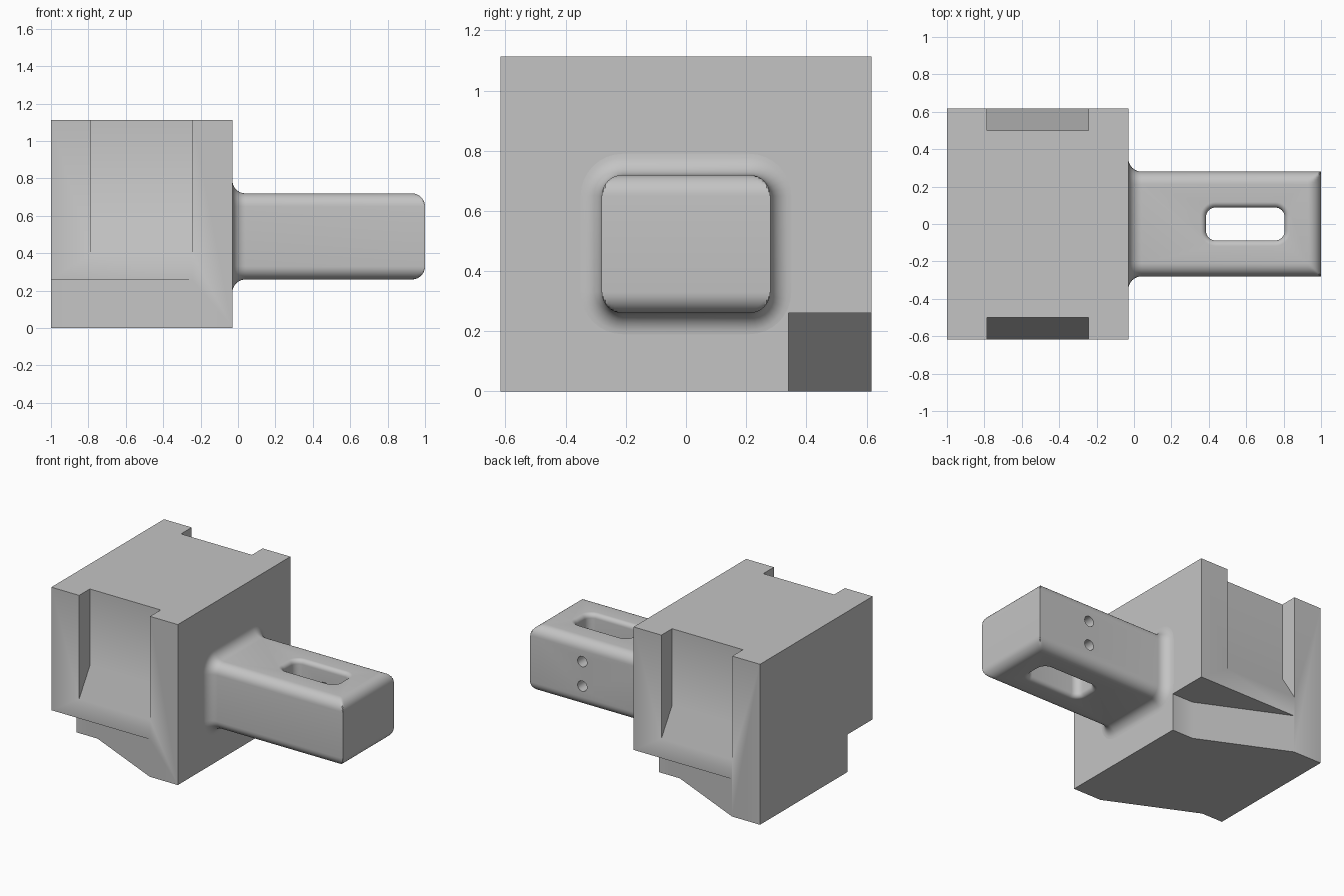
import bpy, bmesh
from math import sin, cos, pi, radians
from mathutils import Vector

cube = bpy.data.objects.get("Cube")
if cube:
    bpy.data.objects.remove(cube, do_unlink=True)

grey = bpy.data.materials.new("light_grey")
grey.use_nodes = True
colour = (0.55, 0.55, 0.55, 1)
grey.diffuse_color = colour
grey.node_tree.nodes["Principled BSDF"].inputs["Base Color"].default_value = colour


def loft(name, rings):
    """Closed solid skinned through equal-length rings of points."""
    bm = bmesh.new()
    loops = [[bm.verts.new(p) for p in ring] for ring in rings]
    n = len(loops[0])
    for a, b in zip(loops, loops[1:]):
        for i in range(n):
            j = (i + 1) % n
            bm.faces.new((a[i], a[j], b[j], b[i]))
    bm.faces.new(loops[0])
    bm.faces.new(loops[-1])
    bmesh.ops.recalc_face_normals(bm, faces=bm.faces)
    mesh = bpy.data.meshes.new(name)
    bm.to_mesh(mesh)
    bm.free()
    mesh.materials.append(grey)
    obj = bpy.data.objects.new(name, mesh)
    bpy.context.collection.objects.link(obj)
    return obj


def rounded_rect(half_u, half_v, r, steps=8):
    pts = []
    for k, (su, sv) in enumerate(((1, 1), (-1, 1), (-1, -1), (1, -1))):
        for i in range(steps + 1):
            a = (k + i / steps) * pi / 2
            pts.append((su * (half_u - r) + r * cos(a), sv * (half_v - r) + r * sin(a)))
    return pts


def cut(target, cutter):
    cutter.hide_render = True
    mod = target.modifiers.new("cut", "BOOLEAN")
    mod.operation = "DIFFERENCE"
    mod.solver = "EXACT"
    mod.object = cutter
    bpy.context.view_layer.objects.active = target
    bpy.ops.object.modifier_apply(modifier=mod.name)
    bpy.data.objects.remove(cutter, do_unlink=True)


def shade(obj, angle):
    bpy.ops.object.select_all(action="DESELECT")
    obj.select_set(True)
    bpy.context.view_layer.objects.active = obj
    bpy.ops.object.shade_smooth_by_angle(angle=radians(angle))


arc = [i / 8 * pi / 2 for i in range(9)]

# Main block
X0, X1, Y, TOP = -1.0, -0.03, 0.617, 1.113
MID = (X0 + X1) / 2
outline = ((X0, -Y), (X1, -Y), (X1, Y), (X0, Y))
block = loft("block", [[(x, y, z) for x, y in outline] for z in (0, TOP)])

# Ramped grooves and angled lower notches, repeated by a half turn
groove = ((-0.5, 1.3), (-0.5, 0.58), (-0.737, 0.205), (-0.737, 1.3))
notch = ((-1.1, -0.34), (-0.84, -0.34), (-0.137, -0.667), (-1.1, -0.667))
for s in (1, -1):
    def turn(x, y, z):
        return Vector((MID + s * (x - MID), s * y, z))
    cut(block, loft("groove_cutter",
                    [[turn(x, y, z) for y, z in groove] for x in (-0.787, -0.243)]))
    cut(block, loft("notch_cutter",
                    [[turn(x, y, z) for x, y in notch] for z in (-0.1, 0.26)]))
shade(block, 35)

# Shank with flared root and rounded upper and lower end edges
HY, HZ, CZ, R, FLARE = 0.28, 0.23, 0.49, 0.07, 0.07
stations = [(X1 - 0.04, FLARE, 1)]
stations += [(X1 + FLARE * (1 - cos(t)), FLARE * (1 - sin(t)), 1) for t in arc]
stations += [(1 - R * (1 - sin(t)), 0, HZ - R * (1 - cos(t))) for t in arc]
shank = loft("shank", [
    [(x, y, CZ + max(-lim, min(lim, z)))
     for y, z in rounded_rect(HY + off, HZ + off, R + off)]
    for x, off, lim in stations])

# Vertical slot with eased rims
E = 0.03
half = [(HZ + 0.1, E)] + [(HZ - E * (1 - cos(t)), E * (1 - sin(t))) for t in arc]
levels = half + [(-z, off) for z, off in reversed(half)]
cut(shank, loft("slot_cutter", [
    [(0.595 + u, v, CZ + z) for u, v in rounded_rect(0.21 + off, 0.088 + off, 0.05 + off)]
    for z, off in levels]))

# Two pin holes from the back into the slot
for z in (0.405, 0.575):
    cut(shank, loft("hole_cutter", [
        [(0.6 + u, y, z + v) for u, v in rounded_rect(0.036, 0.036, 0.0355, 5)]
        for y in (0.0, 0.4)]))
shade(shank, 35)
